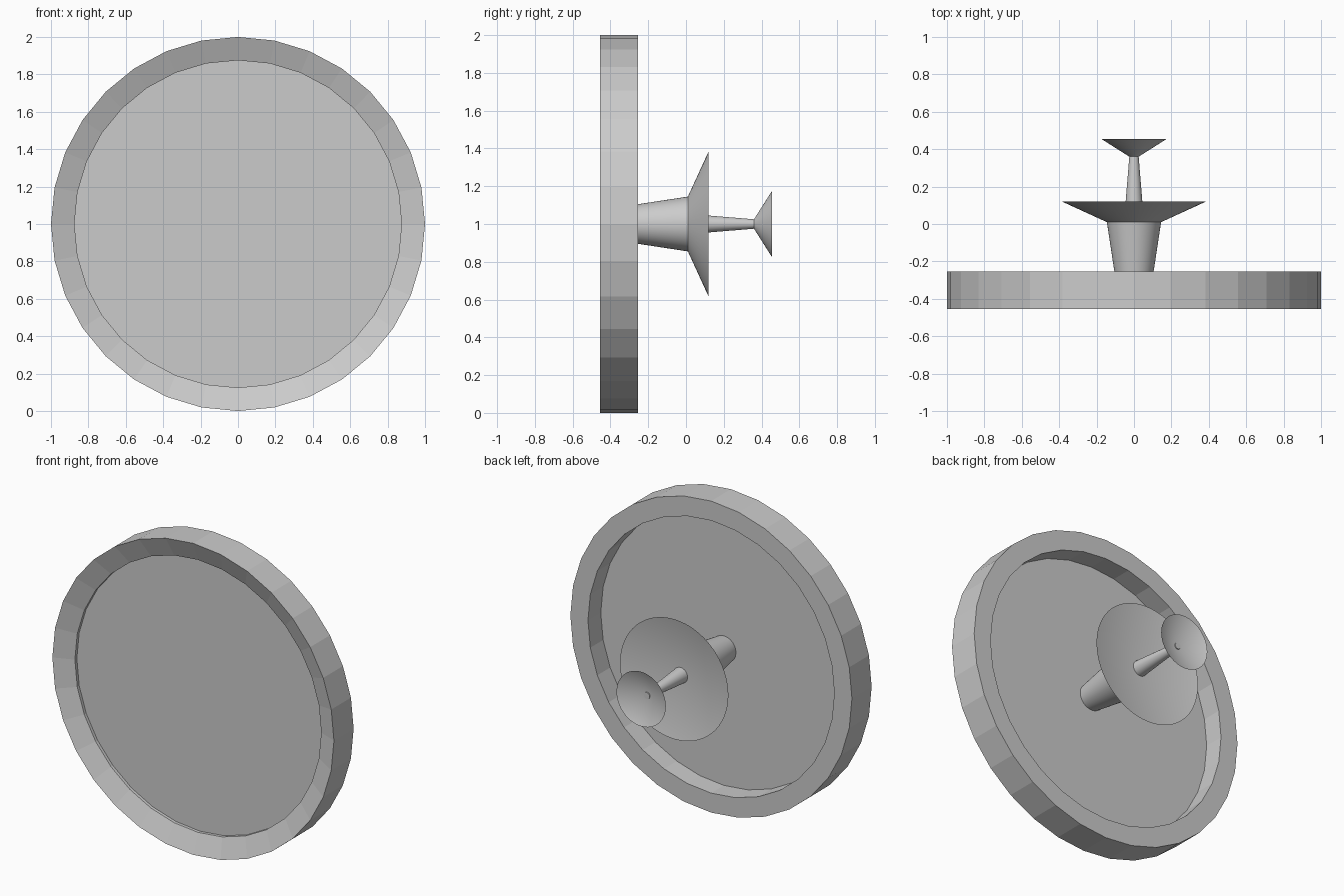
import bpy, bmesh
from math import cos, sin, tau, radians

cube = bpy.data.objects.get("Cube")
if cube:
    bpy.data.objects.remove(cube, do_unlink=True)

grey = bpy.data.materials.new("plain_grey")
grey.use_nodes = True
COLOUR = (0.6, 0.6, 0.6, 1)
grey.diffuse_color = COLOUR
grey.node_tree.nodes["Principled BSDF"].inputs["Base Color"].default_value = COLOUR


def lathe(name, profile, sides, closed=False, smooth=True):
    """Spin (radius, y) points about the y axis at z = 1; radius 0 makes a centre point."""
    bm = bmesh.new()
    rings = []
    for r, y in profile:
        if r == 0:
            rings.append([bm.verts.new((0, y, 1))] * sides)
        else:
            rings.append([bm.verts.new((r * sin(tau * i / sides), y, 1 + r * cos(tau * i / sides)))
                          for i in range(sides)])
    pairs = list(zip(rings, rings[1:]))
    if closed:
        pairs.append((rings[-1], rings[0]))
    for a, b in pairs:
        for i in range(sides):
            j = (i + 1) % sides
            corners = list(dict.fromkeys((a[i], a[j], b[j], b[i])))
            bm.faces.new(corners)
    bmesh.ops.recalc_face_normals(bm, faces=bm.faces)
    mesh = bpy.data.meshes.new(name)
    bm.to_mesh(mesh)
    bm.free()
    mesh.materials.append(grey)
    obj = bpy.data.objects.new(name, mesh)
    bpy.context.collection.objects.link(obj)
    if smooth:
        bpy.ops.object.select_all(action='DESELECT')
        obj.select_set(True)
        bpy.context.view_layer.objects.active = obj
        bpy.ops.object.shade_smooth_by_angle(angle=radians(20))
    return obj


# Faceted outer rim with a sloped front face
lathe("rim", [(1, -0.455), (1, -0.255), (0.875, -0.255), (0.875, -0.405)], 32,
      closed=True, smooth=False)

# Flat web filling the rim
lathe("web_disc", [(0.875, -0.385), (0, -0.385)], 32, smooth=False)

# Tapered hub ending in a wide shallow dish
lathe("hub_dish", [(0.085, -0.385), (0.145, 0.01), (0.385, 0.12), (0, 0.045)], 64)

# Thin stem, its end just showing inside the small dish
lathe("stem", [(0.052, 0.03), (0.025, 0.36), (0.02, 0.398), (0, 0.398)], 32)

# Small end dish
lathe("end_dish", [(0.025, 0.36), (0.175, 0.455), (0, 0.385)], 64)
